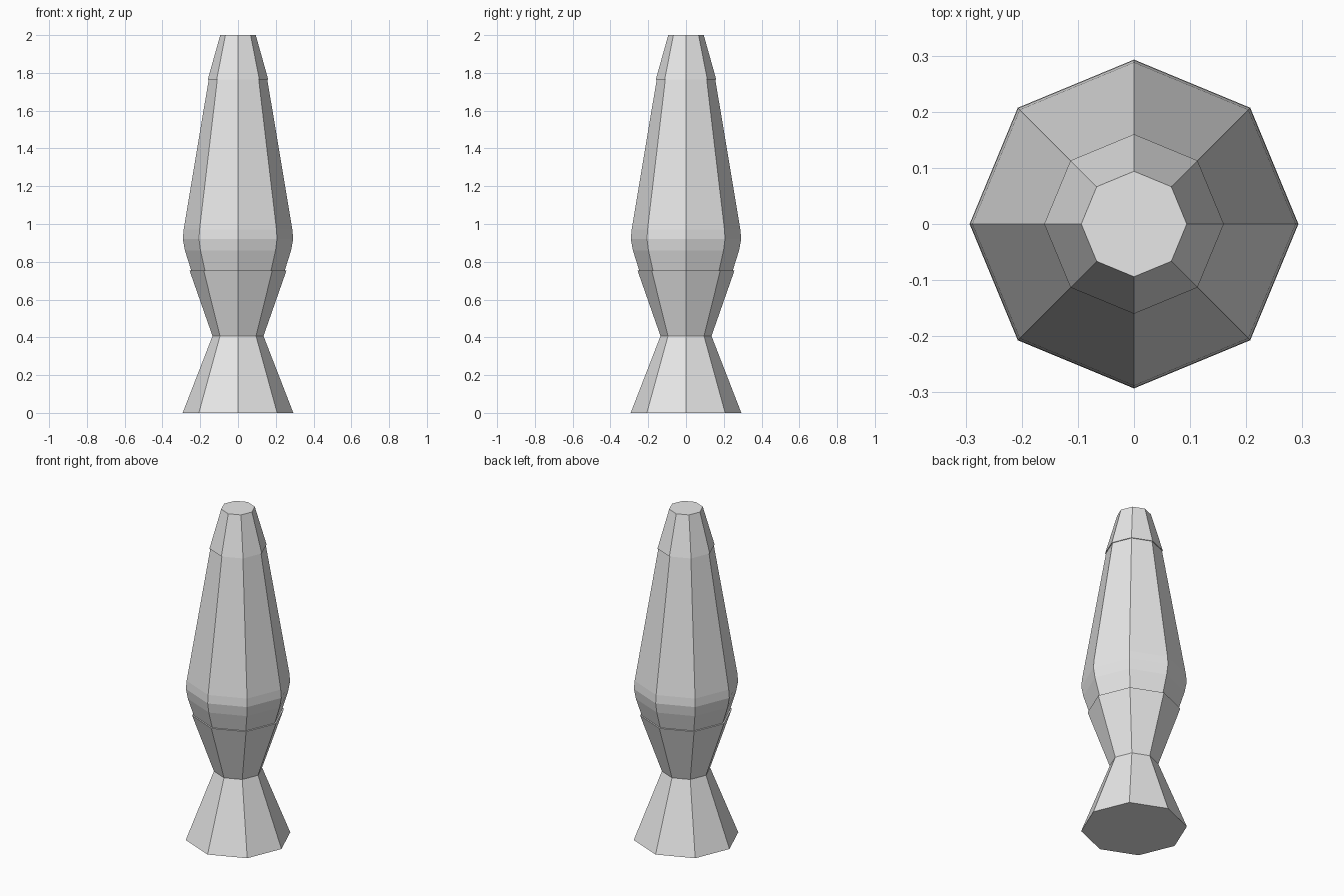
import bpy
import bmesh
from math import cos, sin, tau

cube = bpy.data.objects.get("Cube")
if cube:
    bpy.data.objects.remove(cube, do_unlink=True)

SIDES = 8

grey = bpy.data.materials.new("light_grey")
colour = (0.8, 0.8, 0.8, 1.0)
grey.diffuse_color = colour
grey.use_nodes = True
grey.node_tree.nodes["Principled BSDF"].inputs["Base Color"].default_value = colour


def lathe(name, profile):
    """Closed eight-sided solid from (radius, height) points, bottom to top."""
    bm = bmesh.new()
    rings = [[bm.verts.new((r * cos(tau * i / SIDES), r * sin(tau * i / SIDES), z))
              for i in range(SIDES)] for r, z in profile]
    for low, high in zip(rings, rings[1:]):
        for i in range(SIDES):
            j = (i + 1) % SIDES
            bm.faces.new((low[i], low[j], high[j], high[i]))
    bm.faces.new(rings[0][::-1])
    bm.faces.new(rings[-1])
    mesh = bpy.data.meshes.new(name)
    bm.to_mesh(mesh)
    bm.free()
    mesh.materials.append(grey)
    obj = bpy.data.objects.new(name, mesh)
    bpy.context.collection.objects.link(obj)
    return obj


# Hourglass stand with a cup at the top
lathe("lamp_base", [(0.293, 0), (0.135, 0.407), (0.257, 0.755)])

# Tapered bottle with a softened shoulder
lathe("glass_bottle", [(0.248, 0.755), (0.281, 0.86), (0.292, 0.92),
                       (0.288, 0.97), (0.155, 1.765)])

# Cap, slightly wider than the bottle neck
lathe("top_cap", [(0.16, 1.765), (0.094, 2.0)])
